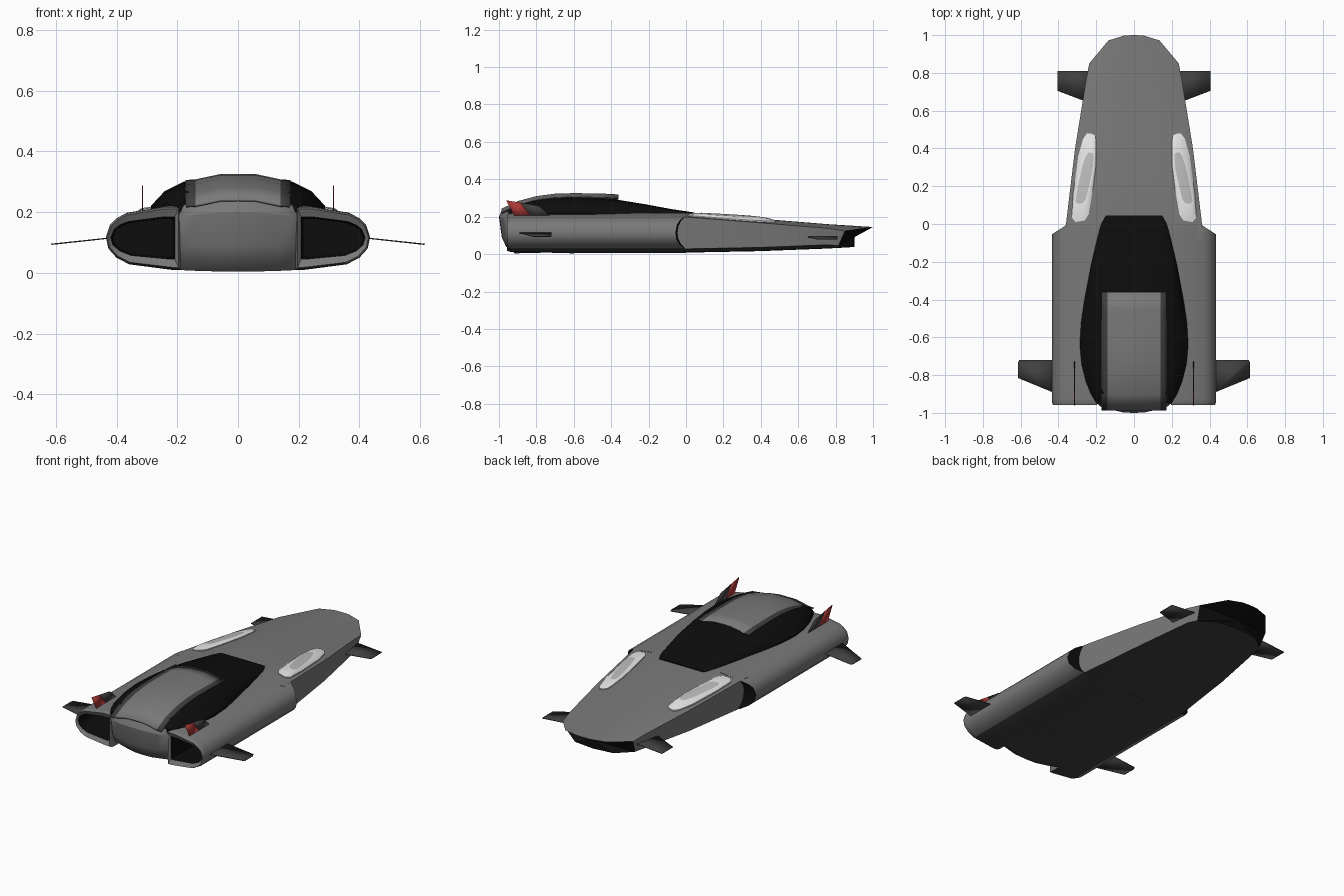
import bpy, bmesh, math
from mathutils import Vector

if "Cube" in bpy.data.objects:
    bpy.data.objects.remove(bpy.data.objects["Cube"])


def material(name, rgb):
    m = bpy.data.materials.new(name)
    m.diffuse_color = (*rgb, 1)
    m.use_nodes = True
    m.node_tree.nodes["Principled BSDF"].inputs["Base Color"].default_value = m.diffuse_color
    return m


GREY = material("body grey", (0.19, 0.19, 0.19))
DARK = material("dark grey", (0.05, 0.05, 0.05))
BLACK = material("black glass", (0.004, 0.004, 0.004))
WHITE = material("lamp white", (0.8, 0.8, 0.8))
PALE = material("lamp grey", (0.5, 0.5, 0.5))
RED = material("tail light red", (0.4, 0.04, 0.035))


def finish(name, bm, mats, angle=30, thick=0):
    me = bpy.data.meshes.new(name)
    bm.to_mesh(me)
    bm.free()
    for m in mats:
        me.materials.append(m)
    for p in me.polygons:
        p.use_smooth = True
    me.set_sharp_from_angle(angle=math.radians(angle))
    ob = bpy.data.objects.new(name, me)
    bpy.context.collection.objects.link(ob)
    if thick:
        mod = ob.modifiers.new("thickness", "SOLIDIFY")
        mod.thickness = thick
        mod.offset = 0
    return ob


def mirrored(half):
    """Half ring of (x, y, z) from centre line to centre line -> full ring."""
    return list(half) + [(-x, y, z) for x, y, z in reversed(half) if x > 1e-6]


def loft(name, rings, mats, segs=None, caps=(0, 0), belly=None, angle=30, side=1):
    """Skin closed rings; segs = material per segment, caps = end materials,
    belly = material for faces pointing straight down."""
    bm = bmesh.new()
    vs = [[bm.verts.new((x * side, y, z)) for x, y, z in r] for r in rings]
    n = len(rings[0])
    for i in range(len(vs) - 1):
        for j in range(n):
            k = (j + 1) % n
            f = bm.faces.new((vs[i][j], vs[i][k], vs[i + 1][k], vs[i + 1][j]))
            f.material_index = segs[i] if segs else 0
    for ring, c in ((vs[0], caps[0]), (vs[-1], caps[1])):
        if c is not None:
            f = bm.faces.new(ring)
            f.material_index = c
            bmesh.ops.poke(bm, faces=[f])
    bmesh.ops.recalc_face_normals(bm, faces=bm.faces)
    if belly is not None:
        for f in bm.faces:
            if f.normal.z < -0.9 and f.material_index == 0:
                f.material_index = belly
    return finish(name, bm, mats, angle)


def plate(name, pts, mat, thick):
    bm = bmesh.new()
    bm.faces.new([bm.verts.new(p) for p in pts])
    return finish(name, bm, [mat], 30, thick)


# rear hull with oblique black side intakes at its front end
SIDE = [(0.213, 0.01), (0.358, 0.028), (0.4, 0.05), (0.427, 0.08), (0.435, 0.117),
        (0.422, 0.158), (0.4, 0.18), (0.368, 0.197), (0.236, 0.2195)]
HULL = [(0, 0.007)] + SIDE + [(0, 0.2195)]
lip = lambda x: -0.055 * min(1, max(0, (x - 0.35) / 0.085))
loft("rear_hull", [mirrored([(x, -0.7, z) for x, z in HULL]),
                   mirrored([(x, -0.08, z) for x, z in HULL]),
                   mirrored([(x, lip(x), z) for x, z in HULL])],
     [GREY, DARK, BLACK], caps=(0, 2), belly=1)

# engine pods with hollow black nozzles
POD = [(0.19, 0.01)] + SIDE + [(0.19, 0.2195)]


def pod_ring(y, sx, sz):
    return [(0.32 + (x - 0.32) * sx, y, 0.115 + (z - 0.115) * sz) for x, z in POD]


for s, tag in ((1, "right"), (-1, "left")):
    loft("engine_pod_" + tag,
         [pod_ring(-0.7, 1, 1), pod_ring(-0.925, 1, 1), pod_ring(-0.945, 0.985, 0.97),
          pod_ring(-0.957, 0.95, 0.92), pod_ring(-0.945, 0.86, 0.66),
          pod_ring(-0.72, 0.8, 0.6)],
         [GREY, DARK, BLACK], [0, 0, 0, 0, 2], (0, 2), 1, side=s)


# front body tapering to a nose with a slanted black grille
def body_ring(y, w, low, top):
    return mirrored([(0, y, low), (0.6 * w, y, low + 0.002), (w - 0.008, y, low + 0.02),
                     (w, y, top - 0.021), (0.62 * w, y, top), (0.25 * w, y, top + 0.001),
                     (0, y, top + 0.001)])


nose = mirrored([(0, 0.9, 0.038), (0.13, 0.885, 0.038), (0.225, 0.815, 0.045),
                 (0.237, 0.85, 0.124), (0.135, 0.972, 0.141), (0.05, 0.998, 0.145),
                 (0, 1.0, 0.145)])
loft("front_body", [body_ring(-0.08, 0.365, 0.008, 0.2195), body_ring(0, 0.36, 0.008, 0.2195),
                    body_ring(0.4, 0.312, 0.016, 0.188), body_ring(0.76, 0.254, 0.03, 0.159),
                    nose], [GREY, DARK, BLACK], caps=(0, 2), belly=1, angle=20)

# black teardrop canopy: y, half width, height
rings = []
for y, w, h in ((0.045, 0.15, 0.2225), (0.0, 0.175, 0.229), (-0.08, 0.195, 0.241),
                (-0.22, 0.228, 0.267), (-0.4, 0.262, 0.296), (-0.52, 0.28, 0.306),
                (-0.64, 0.287, 0.309), (-0.74, 0.278, 0.302), (-0.83, 0.256, 0.288),
                (-0.9, 0.228, 0.268), (-0.95, 0.198, 0.24)):
    t = min(0.8 * w, 0.18)
    e = 0.2205
    rings.append(mirrored([(0, y, 0.2), (w, y, 0.2), (w, y, e),
                           ((w + t) / 2 + 0.008, y, e + 0.55 * (h - e)),
                           (t, y, h - 0.1 * (h - e)), (0, y, h)]))
loft("canopy_glass", rings, [BLACK], angle=40)

# roof panel with dark edge strips
bm = bmesh.new()
XS = [-0.172, -0.14, -0.055, 0.055, 0.14, 0.172]
DROP = [0.02, 0.018, 0, 0, 0.018, 0.02]
rows = []
for y, z in ((-0.36, 0.315), (-0.45, 0.32), (-0.6, 0.322), (-0.7, 0.319),
             (-0.8, 0.306), (-0.9, 0.279), (-0.985, 0.239)):
    rows.append([bm.verts.new((x, y, z - d)) for x, d in zip(XS, DROP)])
for a, b in zip(rows, rows[1:]):
    for j in range(5):
        f = bm.faces.new((a[j], b[j], b[j + 1], a[j + 1]))
        f.material_index = 1 if j in (0, 4) else 0
finish("roof_panel", bm, [GREY, DARK], 30, 0.008)

# rounded tail block between the pods, stacked in height
rings = []
for z, yr in ((0.004, -0.915), (0.04, -0.962), (0.09, -0.985), (0.2, -1.0), (0.236, -0.984)):
    k = 0.015 if z > 0.1 else -0.006
    rings.append(mirrored([(x, y, z - k * (x / 0.2) ** 2) for x, y in
                           ((0, yr), (0.055, yr + 0.002), (0.14, yr + 0.022),
                            (0.18, yr + 0.035), (0.205, yr + 0.06), (0.205, -0.6), (0, -0.6))]))
loft("tail_block", rings, [GREY, DARK], caps=(0, 0), belly=1)

# lamp outline on the hood: (x, y)
LAMP = [(0.225, 0.478), (0.205, 0.468), (0.2, 0.43), (0.2, 0.32), (0.218, 0.18), (0.24, 0.05),
        (0.262, 0.018), (0.31, 0.01), (0.33, 0.035), (0.322, 0.16), (0.295, 0.36),
        (0.27, 0.45), (0.25, 0.478)]


def hood(x, y):
    return 0.2195 - 0.08 * y - 0.15 * max(0, x - (0.223 - 0.075 * y))


def lamp_ring(s, up):
    out = []
    for x, y in LAMP:
        cx = 0.285 - 0.12 * y
        x2, y2 = cx + (x - cx) * s, 0.24 + (y - 0.24) * s
        out.append((x2, y2, hood(x2, y2) + up))
    return out


for s, tag in ((1, "right"), (-1, "left")):
    # headlamps: white lens with paler inner panel
    loft("headlamp_" + tag, [lamp_ring(1, -0.008), lamp_ring(1, 0.005), lamp_ring(0.82, 0.013),
                             lamp_ring(0.58, 0.016)],
         [WHITE, PALE], [0, 0, 0], (0, 1), side=s)
    # small horizontal winglets
    plate("front_winglet_" + tag, [(s * 0.22, 0.81, 0.095), (s * 0.405, 0.81, 0.08),
                                   (s * 0.405, 0.705, 0.08), (s * 0.22, 0.635, 0.095)],
          DARK, 0.004)
    plate("rear_winglet_" + tag, [(s * 0.42, -0.72, 0.115), (s * 0.608, -0.72, 0.095),
                                  (s * 0.615, -0.735, 0.094), (s * 0.615, -0.815, 0.094),
                                  (s * 0.42, -0.895, 0.115)], DARK, 0.004)
    # upright tail fins, red at the back
    x = s * 0.315
    plate("fin_light_" + tag, [(x, -0.962, 0.288), (x, -0.885, 0.275),
                               (x, -0.825, 0.2), (x, -0.915, 0.2)], RED, 0.003)
    plate("fin_" + tag, [(x, -0.885, 0.275), (x, -0.785, 0.258),
                         (x, -0.722, 0.2), (x, -0.825, 0.2)], DARK, 0.003)
